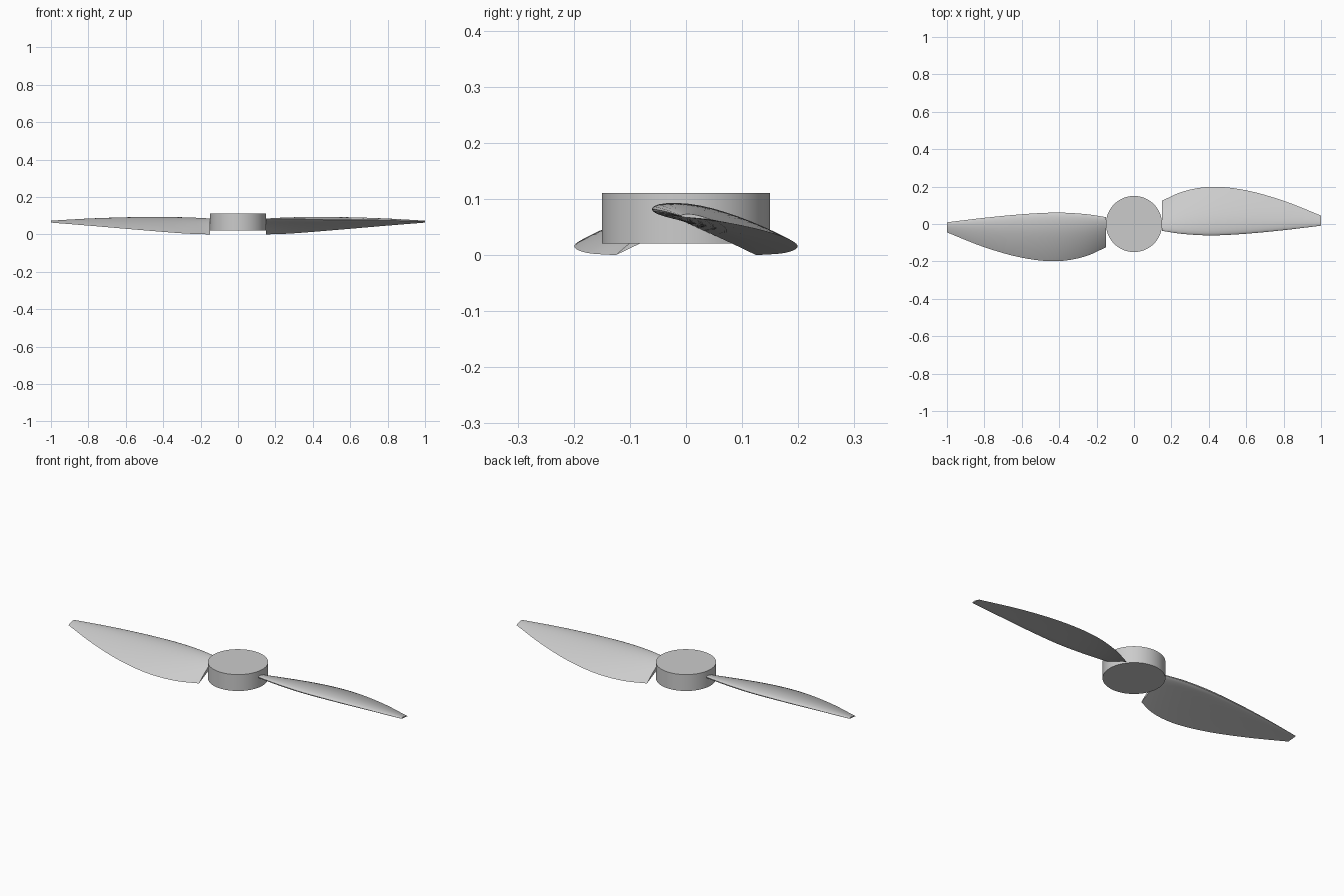
import bpy, bmesh, math
from mathutils import Vector

if "Cube" in bpy.data.objects:
    bpy.data.objects.remove(bpy.data.objects["Cube"], do_unlink=True)

grey = bpy.data.materials.new("plain grey")
grey.use_nodes = True
grey.diffuse_color = (0.6, 0.6, 0.6, 1)
grey.node_tree.nodes["Principled BSDF"].inputs["Base Color"].default_value = (0.6, 0.6, 0.6, 1)

# Blade edges from root to tip
LEADING = [(0.15, -0.037, 0.082), (0.27, -0.054, 0.084), (0.42, -0.061, 0.083),
           (0.6, -0.052, 0.081), (0.8, -0.033, 0.077), (1, -0.009, 0.070)]
TRAILING = [(0.15, 0.125, 0.0), (0.27, 0.176, 0.004), (0.42, 0.199, 0.015),
            (0.6, 0.18, 0.03), (0.8, 0.124, 0.047), (1, 0.045, 0.063)]


def smooth_path(points, steps=8):
    """Catmull-Rom curve through the points."""
    p = [Vector(q) for q in points]
    p = [2 * p[0] - p[1]] + p + [2 * p[-1] - p[-2]]
    out = []
    for a, b, c, d in zip(p, p[1:], p[2:], p[3:]):
        for i in range(steps):
            t = i / steps
            out.append(b + (c - a) * t / 2 + (a - 2.5 * b + 2 * c - d / 2) * t ** 2
                       + (1.5 * (b - c) + (d - a) / 2) * t ** 3)
    return out + [p[-2]]


def airfoil(n=16, thick=0.12, camber=0.04, peak=0.4):
    """Closed section: (chord fraction, height), over the top and back below."""
    def point(u, side):
        half = 5 * thick * (0.2969 * math.sqrt(u) - 0.126 * u - 0.3516 * u ** 2
                            + 0.2843 * u ** 3 - 0.1036 * u ** 4)
        m = peak if u < peak else 1 - peak
        return u, camber * (1 - ((u - peak) / m) ** 2) + side * half
    us = [(1 - math.cos(math.pi * i / n)) / 2 for i in range(n + 1)]
    return [point(u, 1) for u in us] + [point(u, -1) for u in us[-2:0:-1]]


def finish(bm, name, angle=35):
    bmesh.ops.recalc_face_normals(bm, faces=bm.faces)
    mesh = bpy.data.meshes.new(name)
    bm.to_mesh(mesh)
    bm.free()
    mesh.materials.append(grey)
    obj = bpy.data.objects.new(name, mesh)
    bpy.context.collection.objects.link(obj)
    bpy.ops.object.select_all(action='DESELECT')
    obj.select_set(True)
    bpy.context.view_layer.objects.active = obj
    bpy.ops.object.shade_smooth_by_angle(angle=math.radians(angle))
    return obj


# Hub
bm = bmesh.new()
bmesh.ops.create_cone(bm, cap_ends=True, segments=64, radius1=0.15, radius2=0.15, depth=0.09)
bmesh.ops.translate(bm, verts=bm.verts, vec=(0, 0, 0.066))
finish(bm, "hub")

# Twisted blades, the second turned half way round the hub
section = airfoil()
for name, turn in (("left_blade", 1), ("right_blade", -1)):
    bm = bmesh.new()
    rings = []
    for lead, trail in zip(smooth_path(LEADING), smooth_path(TRAILING)):
        chord = trail - lead
        up = Vector((0, -chord.z, chord.y))
        ring = [lead + chord * u + up * h for u, h in section]
        rings.append([bm.verts.new((v.x * turn, v.y * turn, max(v.z, 0))) for v in ring])
    for a, b in zip(rings, rings[1:]):
        for i in range(len(a)):
            j = (i + 1) % len(a)
            bm.faces.new((a[i], a[j], b[j], b[i]))
    bm.faces.new(rings[0])
    bm.faces.new(rings[-1])
    finish(bm, name)
